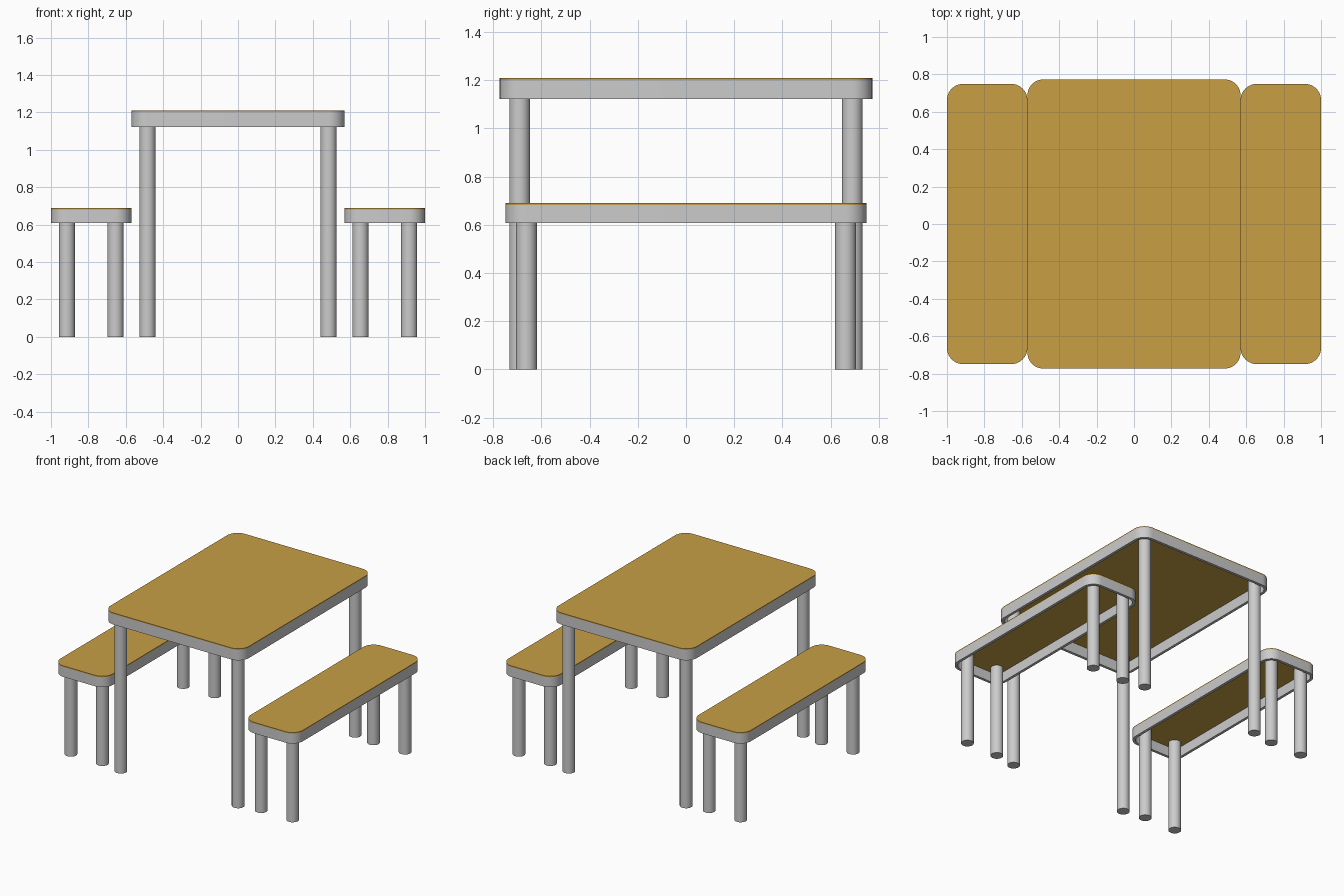
import bpy, bmesh, math

if "Cube" in bpy.data.objects:
    bpy.data.objects.remove(bpy.data.objects["Cube"])

wood = bpy.data.materials.new("wood")
wood.diffuse_color = (0.58, 0.35, 0.06, 1)
wood.use_nodes = True
wood.node_tree.nodes["Principled BSDF"].inputs["Base Color"].default_value = wood.diffuse_color


def outline(hx, hy, r, n=10):
    # rounded rectangle, counter-clockwise
    pts = []
    for k, (sx, sy) in enumerate([(1, 1), (-1, 1), (-1, -1), (1, -1)]):
        for i in range(n + 1):
            a = math.pi / 2 * (k + i / n)
            pts.append((sx * (hx - r) + r * math.cos(a), sy * (hy - r) + r * math.sin(a)))
    return pts


def finish(name, bm, loc, mat=None):
    bmesh.ops.recalc_face_normals(bm, faces=bm.faces[:])
    me = bpy.data.meshes.new(name)
    bm.to_mesh(me)
    bm.free()
    ob = bpy.data.objects.new(name, me)
    ob.location = loc
    bpy.context.collection.objects.link(ob)
    if mat:
        me.materials.append(mat)
    bpy.ops.object.select_all(action='DESELECT')
    ob.select_set(True)
    bpy.context.view_layer.objects.active = ob
    bpy.ops.object.shade_smooth_by_angle(angle=math.radians(30))


def panel(name, x, hx, hy, r, z0, z1):
    bm = bmesh.new()
    f = bm.faces.new([bm.verts.new((a, b, z0)) for a, b in outline(hx, hy, r)])
    ext = bmesh.ops.extrude_face_region(bm, geom=[f], use_keep_orig=True)
    top = [v for v in ext["geom"] if isinstance(v, bmesh.types.BMVert)]
    bmesh.ops.translate(bm, verts=top, vec=(0, 0, z1 - z0))
    finish(name, bm, (x, 0, 0), wood)


def apron(name, x, hx, hy, r, t, z0, z1):
    # hollow frame: rectangular section carried round the outline
    bm = bmesh.new()
    out, inn = outline(hx, hy, r), outline(hx - t, hy - t, r - t)
    rings = [[bm.verts.new((a, b, z)) for a, b in pts]
             for pts, z in ((out, z0), (out, z1), (inn, z1), (inn, z0))]
    n = len(out)
    for k in range(4):
        p, q = rings[k], rings[(k + 1) % 4]
        for i in range(n):
            j = (i + 1) % n
            bm.faces.new((p[i], p[j], q[j], q[i]))
    finish(name, bm, (x, 0, 0))


def leg(name, x, y, h, r=0.043):
    bm = bmesh.new()
    bmesh.ops.create_cone(bm, cap_ends=True, segments=32, radius1=r, radius2=r, depth=h)
    finish(name, bm, (x, y, h / 2))


def furniture(name, x, hx, hy, z0, z1, lx, ly):
    seam = z1 - 0.008
    panel(name + "_top", x, hx, hy, 0.086, seam, z1)
    apron(name + "_frame", x, hx, hy, 0.086, 0.02, z0, seam)
    for sx in (-1, 1):
        for sy in (-1, 1):
            leg(name + "_leg", x + sx * lx, sy * ly, seam)


# table
furniture("table", 0, 0.57, 0.773, 1.122, 1.209, 0.484, 0.69)
# benches on either side
for side, label in ((-1, "left_bench"), (1, "right_bench")):
    furniture(label, side * 0.785, 0.215, 0.749, 0.608, 0.69, 0.13, 0.662)
